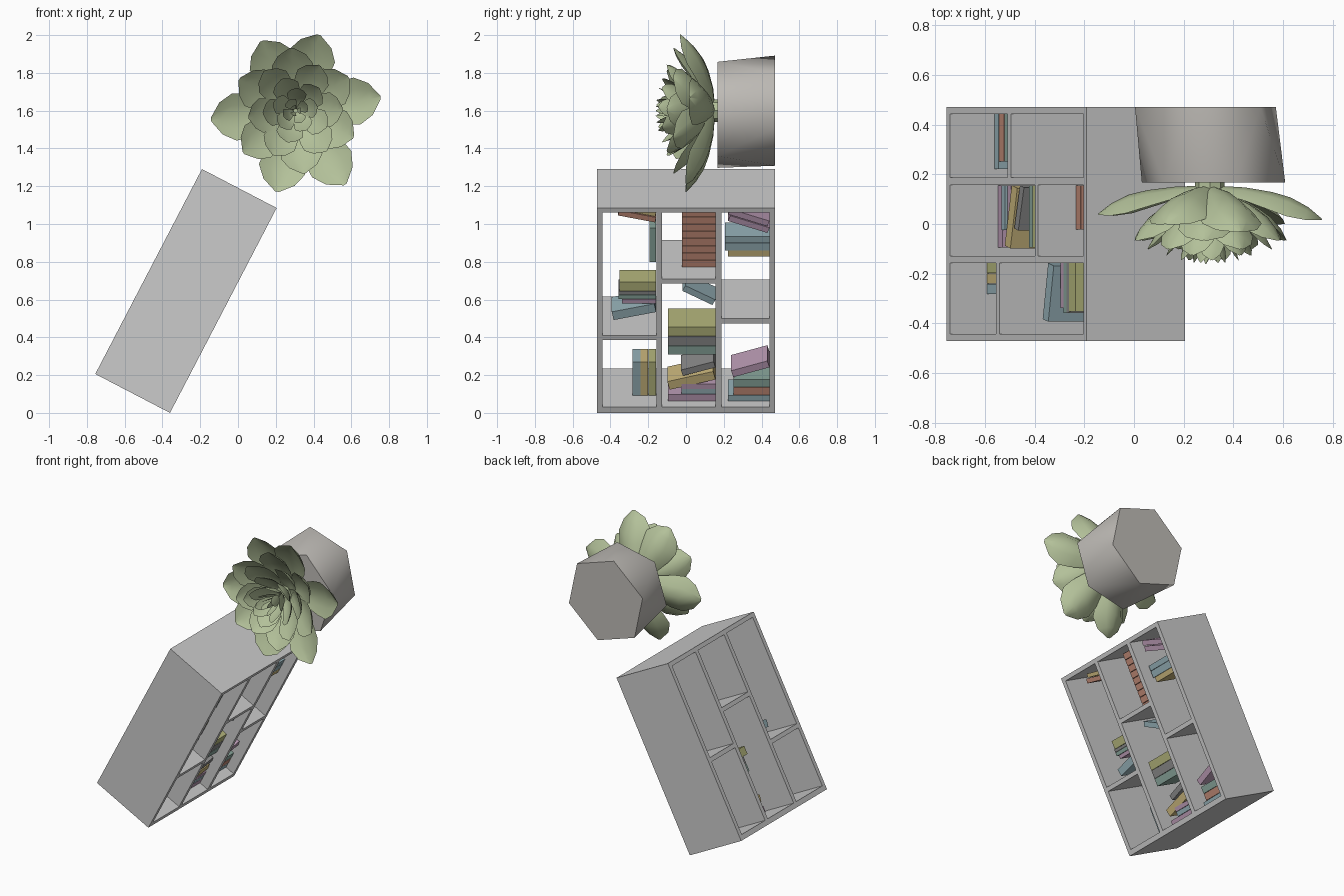
import bpy, bmesh, random
from math import sin, cos, radians, pi
from mathutils import Vector

if "Cube" in bpy.data.objects:
    bpy.data.objects.remove(bpy.data.objects["Cube"])
random.seed(4)

COL = {"purple": (.48, .32, .45), "blue": (.30, .43, .47), "yellow": (.58, .46, .20),
       "olive": (.45, .46, .20), "teal": (.25, .38, .33), "red": (.52, .25, .18),
       "dark": (.25, .25, .25), "leaf": (.45, .53, .32), "pot": (.52, .50, .47)}
MATS = {}
for n, c in COL.items():
    MATS[n] = bpy.data.materials.new(n)
    MATS[n].diffuse_color = (*c, 1)


def make(name, bm, mat=None, angle=None):
    bmesh.ops.recalc_face_normals(bm, faces=bm.faces)
    me = bpy.data.meshes.new(name)
    bm.to_mesh(me)
    bm.free()
    ob = bpy.data.objects.new(name, me)
    bpy.context.collection.objects.link(ob)
    if mat:
        me.materials.append(MATS[mat])
    if angle:
        bpy.ops.object.select_all(action='DESELECT')
        ob.select_set(True)
        bpy.context.view_layer.objects.active = ob
        bpy.ops.object.shade_smooth_by_angle(angle=radians(angle))
    return ob


# Tilted shelf frame: u along the length, y across, d inward from the open front
TILT = radians(27.5)
U = Vector((sin(TILT), 0, cos(TILT)))
IN = Vector((-cos(TILT), 0, sin(TILT)))
P = Vector((-.36, 0, 0))
DEPTH, LEN, HALF = .446, 1.223, .472


def world(u, y, d):
    return P + U * u + IN * d + Vector((0, y, 0))


def box(bm, u0, u1, y0, y1, d0, d1, fn=world):
    cube = bmesh.ops.create_cube(bm, size=1)["verts"]
    for v in cube:
        v.co = fn(u1 if v.co.x > 0 else u0, y1 if v.co.y > 0 else y0, d1 if v.co.z > 0 else d0)


# Open-backed bookcase
bm = bmesh.new()
U0, U1 = .034, 1.195
box(bm, 0, U0, -HALF, HALF, 0, DEPTH)
box(bm, U1, LEN, -HALF, HALF, 0, DEPTH)
for y0, y1 in ((-HALF, -.443), (-.157, -.128), (.157, .187), (.443, HALF)):
    box(bm, U0, U1, y0, y1, 0, DEPTH)
for y0, y1, a, b in ((-.443, -.157, .434, .462), (-.128, .157, .772, .80), (.187, .443, .535, .564)):
    box(bm, a, b, y0, y1, 0, DEPTH)
make("bookcase", bm)


# Books stand on the +y side of each compartment
def book(floor, u, thick, high, deep, gap, lean, colour):
    s, c = sin(radians(lean)), cos(radians(lean))
    lift = max(0, thick * s)

    def place(a, b, d):
        return world(u + a * c + b * s, floor - (b * c - a * s) - lift - .001, d)
    bm = bmesh.new()
    box(bm, 0, thick, 0, high, gap, gap + deep, place)
    make("book", bm, colour)


LEFT, MID, RIGHT = -.157, .157, .443
for i in range(9):
    book(MID, .803 + i * .043, .040, .178, .145, .13, 0, "red")
for args in (
    (.036, .040, .25, .165, .065, 0, "purple"), (.078, .030, .18, .17, .065, 0, "blue"),
    (.110, .028, .18, .16, .065, 0, "purple"), (.165, .050, .25, .17, .065, -14, "yellow"),
    (.237, .036, .18, .17, .065, -16, "dark"), (.315, .050, .25, .17, .065, 0, "teal"),
    (.367, .055, .25, .17, .065, 0, "dark"), (.424, .055, .25, .21, .065, 0, "olive"),
    (.610, .035, .18, .15, .065, 28, "blue"),
):
    book(MID, *args)
for args in (
    (.036, .035, .22, .18, .065, 0, "blue"), (.073, .045, .19, .18, .065, 0, "red"),
    (.120, .045, .19, .18, .065, 0, "teal"), (.238, .040, .20, .18, .065, -17, "purple"),
    (.900, .034, .22, .16, .065, 0, "yellow"), (.936, .045, .235, .16, .065, 0, "blue"),
    (.983, .035, .235, .16, .065, 0, "blue"), (1.04, .033, .22, .16, .065, 19, "purple"),
    (1.08, .033, .22, .16, .065, 19, "purple"),
):
    book(RIGHT, *args)
for args in (
    (.55, .050, .23, .17, .10, -12, "blue"), (.602, .024, .18, .14, .10, 0, "purple"),
    (.628, .024, .20, .14, .10, 0, "teal"), (.654, .018, .20, .14, .10, 0, "dark"),
    (.674, .055, .195, .14, .10, 0, "olive"), (.85, .20, .035, .12, .10, 0, "teal"),
    (1.09, .030, .20, .14, .09, 12, "red"), (1.125, .025, .18, .14, .09, 12, "yellow"),
):
    book(LEFT, *args)
for i, colour in enumerate(("olive", "yellow", "blue")):
    book(LEFT - i * .042, .036, .20, .040, .15, .13, 0, colour)

# Faceted pot: hexagonal antiprism lying with its opening to the front
bm = bmesh.new()
rings = []
for cx, y, cz, r, a0 in ((.2875, .472, 1.60, .298, 102), (.32, .168, 1.578, .295, 72)):
    rings.append([bm.verts.new((cx + r * cos(radians(a0 - 60 * k)), y, cz + r * sin(radians(a0 - 60 * k))))
                  for k in range(6)])
a, b = rings
for k in range(6):
    n = (k + 1) % 6
    bm.faces.new((a[k], b[k], a[n]))
    bm.faces.new((b[k], b[n], a[n]))
bm.faces.new(a)
bm.faces.new(b)
make("pot", bm, "pot", 50)

CEN = Vector((.305, 0, 1.60))


# Fleshy leaf: lens-shaped cross-sections along a rising curve
def leaf(bm, ang, length, base, tip, width):
    rad = Vector((cos(ang), 0, sin(ang)))
    tan = Vector((-sin(ang), 0, cos(ang)))
    loops = []
    for t, w in ((0, .40), (.3, .66), (.55, .93), (.72, 1), (.88, .68), (1, .08)):
        r = .01 + (length - .01) * t
        y = base + (tip - base) * t ** 1.6
        hw = width * w
        mid = CEN + rad * r + Vector((0, y, 0))
        top = [mid + tan * hw * s + Vector((0, -.3 * hw * s * s, 0)) for s in (-1, -.5, 0, .5, 1)]
        bot = [mid + tan * hw * s + Vector((0, -.3 * hw * s * s + .30 * hw * (1 - s * s), 0))
               for s in (.5, 0, -.5)]
        loops.append([bm.verts.new(v) for v in top + bot])
    for p, q in zip(loops, loops[1:]):
        for i in range(8):
            j = (i + 1) % 8
            bm.faces.new((p[i], p[j], q[j], q[i]))
    bm.faces.new(loops[0])
    bm.faces.new(loops[-1])


# Rosette: irregular outer leaves, then tighter and steeper rings
bm = bmesh.new()
for deg, length, tip in ((73, .42, -.03), (116, .41, .0), (186, .45, .04),
                         (257, .44, .0), (304, .47, .0), (9, .455, .02)):
    leaf(bm, radians(deg), length, .14, tip, .125)
for n, length, base, tip, width, a0 in ((6, .345, .12, -.065, .110, 35), (6, .26, .09, -.10, .092, 5),
                                        (5, .18, .06, -.125, .072, 40), (5, .12, .03, -.145, .052, 10),
                                        (4, .07, .0, -.155, .034, 30), (3, .03, -.04, -.16, .018, 0)):
    for k in range(n):
        leaf(bm, radians(a0 + random.uniform(-5, 5)) + 2 * pi * k / n,
             length * random.uniform(.95, 1.05), base, tip, width)
make("succulent_leaves", bm, "leaf", 50)

# Short stem joining rosette and pot
bm = bmesh.new()
bmesh.ops.create_cone(bm, cap_ends=True, segments=8, radius1=.06, radius2=.06, depth=.14)
for v in bm.verts:
    v.co = CEN + Vector((v.co.x, .11 + v.co.z, v.co.y))
make("stem", bm, "leaf", 40)

for m in bpy.data.materials:
    if m.users and not m.is_grease_pencil:
        m.use_nodes = True
        m.node_tree.nodes["Principled BSDF"].inputs["Base Color"].default_value = m.diffuse_color
